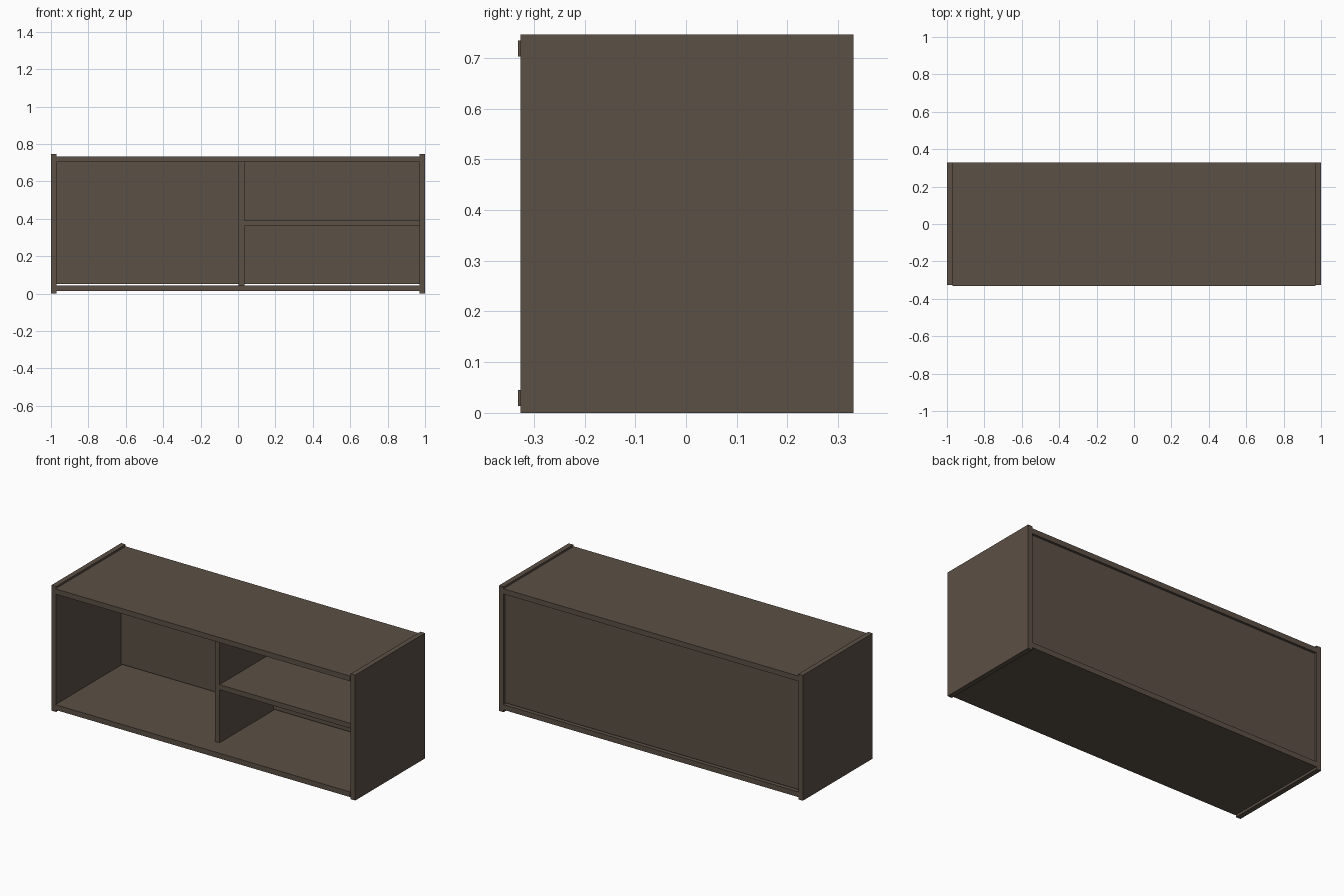
import bpy
import bmesh

if "Cube" in bpy.data.objects:
    bpy.data.objects.remove(bpy.data.objects["Cube"])

wood = bpy.data.materials.new("dark brown wood")
wood.diffuse_color = (0.105, 0.079, 0.060, 1.0)
wood.use_nodes = True
wood.node_tree.nodes["Principled BSDF"].inputs["Base Color"].default_value = wood.diffuse_color


def board(name, x, y, z):
    """Flat board spanning the given (min, max) ranges."""
    bm = bmesh.new()
    bmesh.ops.create_cube(bm, size=1.0)
    for v in bm.verts:
        v.co = [r[0] if c < 0 else r[1] for c, r in zip(v.co, (x, y, z))]
    mesh = bpy.data.meshes.new(name)
    bm.to_mesh(mesh)
    bm.free()
    mesh.materials.append(wood)
    obj = bpy.data.objects.new(name, mesh)
    bpy.context.collection.objects.link(obj)
    return obj


INNER = 0.97           # inner face of the side panels
FRONT, BACK = -0.331, 0.33
BACK_PANEL = (0.286, 0.316)
INSET_FRONT = -0.222   # divider and shelf sit behind the front edge

# side panels, standing slightly proud above and below
for side, x in (("left", (-1.0, -INNER)), ("right", (INNER, 1.0))):
    board(side + "_side_panel", x, (-0.326, BACK), (0.0, 0.746))

# top and bottom panels
board("top_panel", (-INNER, INNER), (FRONT, BACK), (0.703, 0.734))
board("bottom_panel", (-INNER, INNER), (FRONT, BACK), (0.014, 0.045))

# recessed back panel with a thin gap below it
board("back_panel", (-INNER, INNER), BACK_PANEL, (0.051, 0.703))

# divider and the shelf on its right
board("divider", (0.004, 0.034), (INSET_FRONT, BACK_PANEL[0]), (0.045, 0.703))
board("shelf", (0.034, INNER), (INSET_FRONT, BACK_PANEL[0]), (0.361, 0.391))
